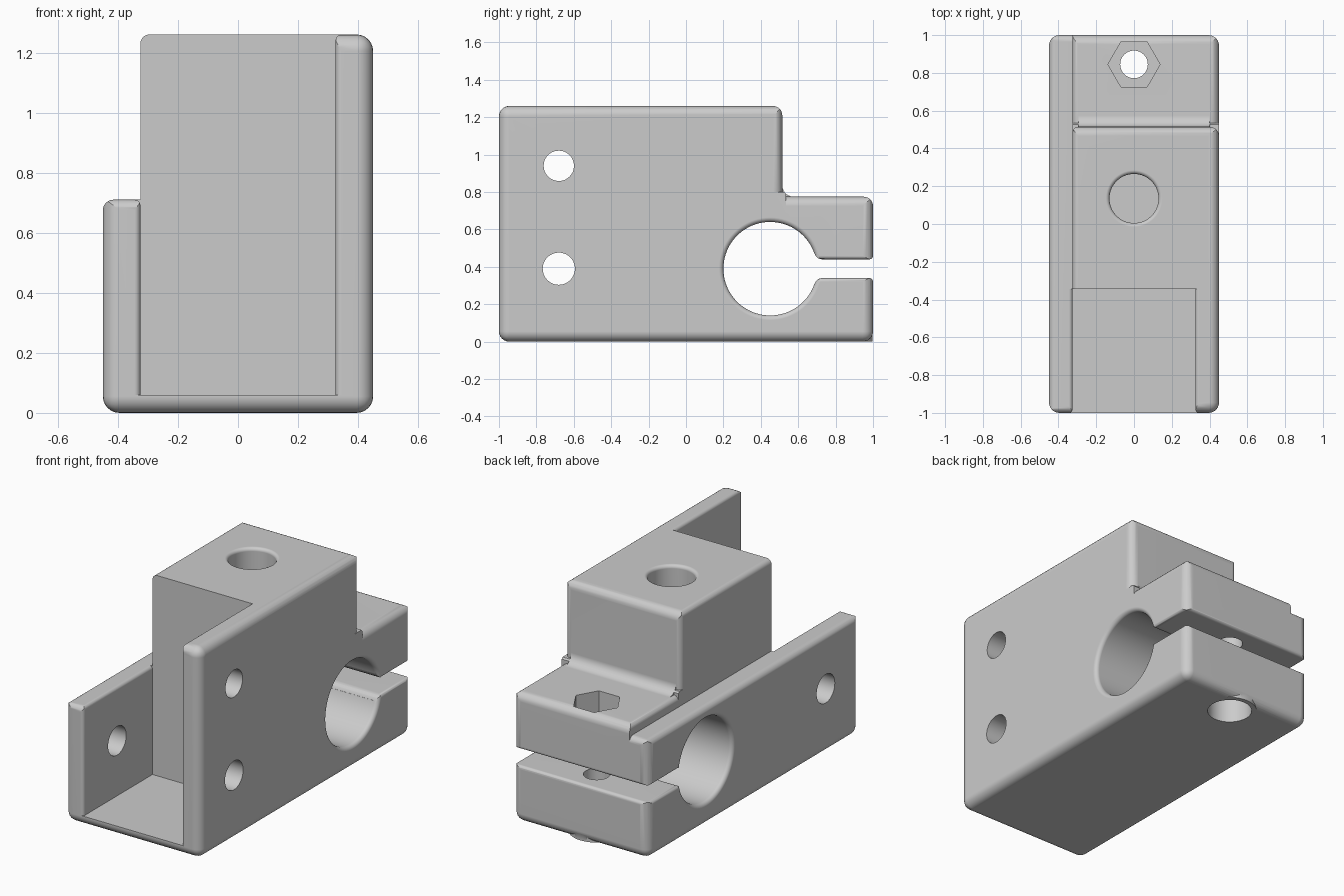
import bpy, bmesh, math
from mathutils import Matrix

cube = bpy.data.objects.get("Cube")
if cube:
    bpy.data.objects.remove(cube, do_unlink=True)

grey = bpy.data.materials.new("plain grey")
grey.use_nodes = True
COLOUR = (0.6, 0.6, 0.6, 1)
grey.diffuse_color = COLOUR
grey.node_tree.nodes["Principled BSDF"].inputs["Base Color"].default_value = COLOUR

X, Y, Z = 0, 1, 2
SIDE, BACK, TOP = 0.45, 1.0, 1.26      # outer limits
INNER, SHELF, STEP = 0.325, 0.775, 0.515
LOW, FRONT, FLOOR = 0.71, -0.345, 0.06
SLOT = 0.39                             # clamp centre height


def to_object(bm, name):
    bmesh.ops.recalc_face_normals(bm, faces=bm.faces)
    mesh = bpy.data.meshes.new(name)
    bm.to_mesh(mesh)
    bm.free()
    ob = bpy.data.objects.new(name, mesh)
    bpy.context.collection.objects.link(ob)
    mesh.materials.append(grey)
    return ob


def prism(name, axis, points, lo, hi):
    """Extrude a flat outline along an axis."""
    bm = bmesh.new()
    verts = []
    for p in points:
        co = list(p)
        co.insert(axis, lo)
        verts.append(bm.verts.new(co))
    face = bm.faces.new(verts)
    ext = bmesh.ops.extrude_face_region(bm, geom=[face])["geom"]
    move = [0, 0, 0]
    move[axis] = hi - lo
    bmesh.ops.translate(bm, vec=move, verts=[v for v in ext if isinstance(v, bmesh.types.BMVert)])
    return to_object(bm, name)


def block(name, x, y, z):
    return prism(name, Z, [(x[0], y[0]), (x[1], y[0]), (x[1], y[1]), (x[0], y[1])], *z)


def edge_round(axis, corner, inward, lo, hi, r):
    """Cutter that rounds a convex edge running along an axis."""
    e = 0.03
    local = [(-e, -e), (r, -e)]
    for i in range(7):
        a = math.pi / 2 * i / 6
        local.append((r - r * math.sin(a), r - r * math.cos(a)))
    local.append((-e, r))
    pts = [(corner[0] + inward[0] * u, corner[1] + inward[1] * v) for u, v in local]
    return prism("edge cutter", axis, pts, lo, hi)


def turned(name, axis, centre, profile, sides=64):
    """Turned solid from (position, radius) pairs along an axis."""
    bm = bmesh.new()
    rings = []
    for t, r in profile:
        ring = []
        for i in range(sides):
            a = 2 * math.pi * i / sides
            co = [centre[0] + r * math.cos(a), centre[1] + r * math.sin(a)]
            co.insert(axis, t)
            ring.append(bm.verts.new(co))
        rings.append(ring)
    for a, b in zip(rings, rings[1:]):
        for i in range(sides):
            j = (i + 1) % sides
            bm.faces.new((a[i], a[j], b[j], b[i]))
    bm.faces.new(rings[0])
    bm.faces.new(rings[-1])
    return to_object(bm, name)


def rim(t, r, f, sign):
    """Rounded mouth of a hole at position t, opening in direction sign."""
    arc = [(t - sign * f * (1 - math.sin(a)), r + f * (1 - math.cos(a)))
           for a in (math.pi / 2 * i / 5 for i in range(6))]
    return arc + [(t + sign * 0.05, r + f)]


def combine(body, tool, operation="DIFFERENCE"):
    mod = body.modifiers.new("shape", "BOOLEAN")
    mod.operation, mod.solver, mod.object = operation, "EXACT", tool
    bpy.context.view_layer.objects.active = body
    bpy.ops.object.modifier_apply(modifier=mod.name)
    bpy.data.objects.remove(tool, do_unlink=True)


# Rounded outer block
bm = bmesh.new()
bmesh.ops.create_cube(bm, size=1, matrix=Matrix.Translation((0, 0, TOP / 2))
                      @ Matrix.Diagonal((2 * SIDE, 2 * BACK, TOP, 1)))
bmesh.ops.bevel(bm, geom=bm.edges[:], offset=0.055, segments=6, profile=0.5, affect="EDGES")
body = to_object(bm, "clamp_bracket")

# Low side wall, pocket and rear step with a filleted inner corner
combine(body, block("side cutter", (-1, -INNER), (-2, 2), (LOW, 2)))
combine(body, block("pocket cutter", (-INNER, INNER), (-2, FRONT), (FLOOR, 2)))
r = 0.06
corner = [(STEP + r - r * math.cos(a), SHELF + r - r * math.sin(a))
          for a in (math.pi / 2 * i / 6 for i in range(7))]
combine(body, prism("step cutter", X, [(STEP, 2)] + corner + [(2, SHELF), (2, 2)], -1, 1))

# Rounded edges: axis, corner, inward directions, start, end, radius
rounds = [
    (X, (STEP, TOP), (-1, -1), -1, 1, 0.05),
    (X, (BACK, SHELF), (-1, -1), -1, 1, 0.05),
    (Y, (SIDE, SHELF), (-1, -1), STEP + 0.02, 1.1, 0.05),
    (Z, (SIDE, STEP), (-1, -1), 0.8, 1.4, 0.05),
    (Z, (-INNER, STEP), (1, -1), 0.8, 1.4, 0.03),
    (Y, (-INNER, TOP), (1, -1), FRONT - 0.05, STEP + 0.1, 0.03),
    (Y, (-INNER, SHELF), (1, -1), STEP + 0.02, 1.1, 0.03),
    (Y, (-SIDE, LOW), (1, -1), -1.1, 1.1, 0.035),
    (X, (-BACK, LOW), (1, -1), -0.6, -INNER, 0.035),
    (X, (BACK, LOW), (-1, -1), -0.6, -INNER, 0.035),
    (Y, (-INNER, LOW), (-1, -1), -1.1, FRONT, 0.02),
    (Y, (INNER, TOP), (1, -1), -1.1, FRONT, 0.02),
    (Z, (INNER, -BACK), (1, 1), FLOOR, 1.4, 0.02),
    (Z, (-INNER, -BACK), (-1, 1), FLOOR, 0.9, 0.02),
]
for spec in rounds:
    combine(body, edge_round(*spec))

# Collar that fills the rounded edge beside the bolt head recess
BOLT = (0, 0.845)
combine(body, turned("collar", Z, BOLT, [(0.001, 0.153), (0.15, 0.153)]), "UNION")

# Clamp bore and slot
combine(body, turned("bore cutter", X, (0.45, SLOT),
                     rim(-SIDE, 0.25, 0.025, -1)[::-1] + rim(SIDE, 0.25, 0.025, 1), 80))
half = [(0.6, 0.085), (0.687, 0.082), (0.695, 0.066), (0.708, 0.055), (0.725, 0.05), (1.1, 0.05)]
outline = [(y, SLOT + h) for y, h in half] + [(y, SLOT - h) for y, h in reversed(half)]
combine(body, prism("slot cutter", X, outline, -1, 1))
for s in (-1, 1):
    z = SLOT + s * 0.05
    combine(body, edge_round(X, (BACK, z), (-1, s), -1, 1, 0.02))
    for side in (-1, 1):
        combine(body, edge_round(Y, (side * SIDE, z), (-side, s), 0.71, 1.1, 0.02))

# Bolt hole, hexagonal nut recess and round head recess
combine(body, turned("bolt cutter", Z, BOLT, [(-0.1, 0.073), (1, 0.073)], 48))
combine(body, turned("nut cutter", Z, BOLT, [(SHELF - 0.15, 0.138), (1, 0.138)], 6))
combine(body, turned("head cutter", Z, BOLT, [(-0.1, 0.125), (0.15, 0.125)], 48))

# Blind hole in the top and screw holes in the walls
combine(body, turned("top cutter", Z, (0, 0.135), [(0.76, 0.13)] + rim(TOP, 0.13, 0.02, 1)))
for z, radius in ((0.39, 0.086), (0.94, 0.081)):
    combine(body, turned("screw cutter", X, (-0.68, z), [(-1, radius), (1, radius)], 48))

# Smooth rounds with crisp flats
bpy.ops.object.select_all(action="DESELECT")
body.select_set(True)
bpy.context.view_layer.objects.active = body
bpy.ops.object.shade_smooth_by_angle(angle=math.radians(30))
weighted = body.modifiers.new("even shading", "WEIGHTED_NORMAL")
weighted.keep_sharp = True
